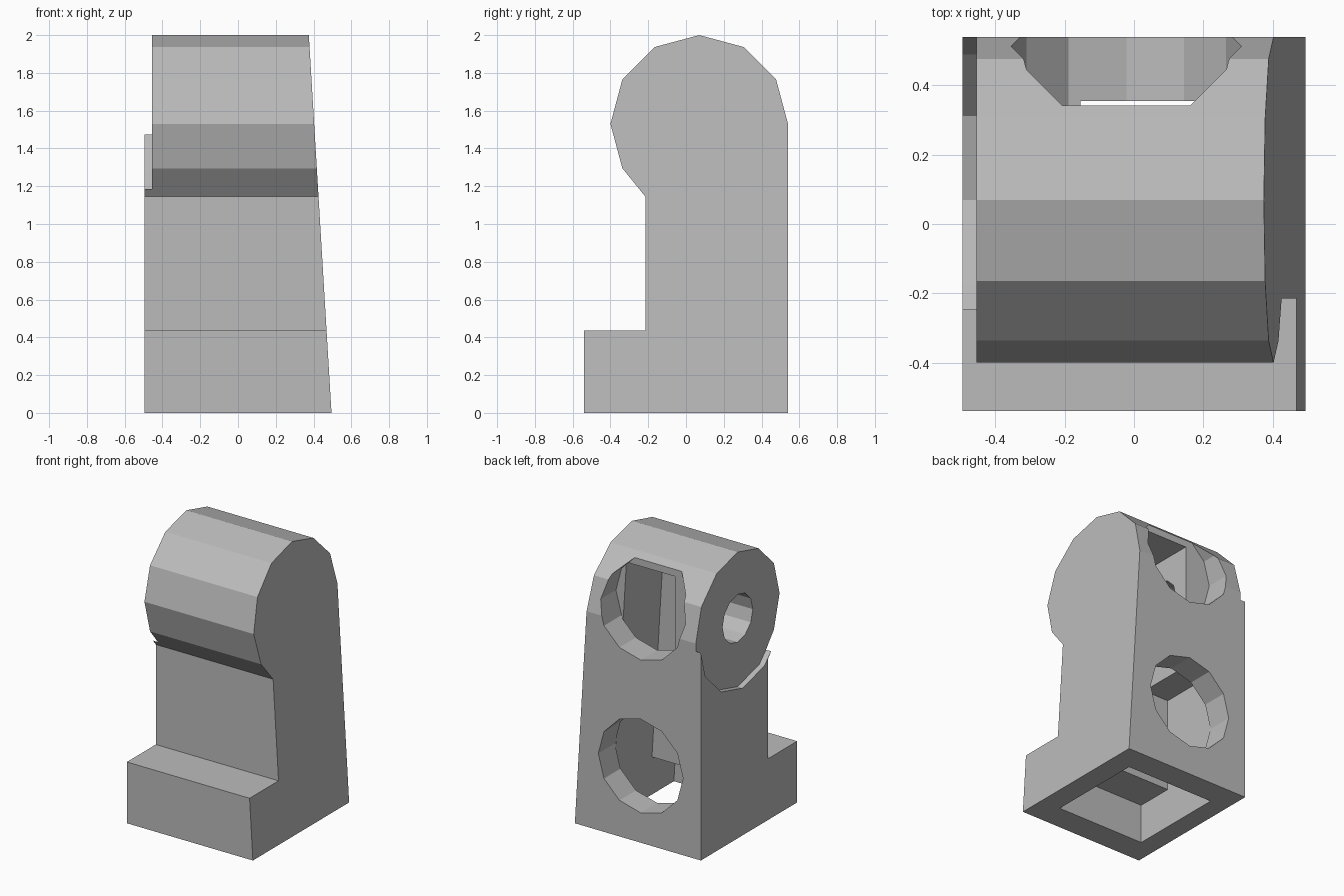
import bpy, bmesh, math

cube = bpy.data.objects.get("Cube")
if cube:
    bpy.data.objects.remove(cube, do_unlink=True)

# Single plain grey material
grey = bpy.data.materials.new("plain grey")
grey.use_nodes = True
GREY = (0.5, 0.5, 0.5, 1)
grey.diffuse_color = GREY
grey.node_tree.nodes["Principled BSDF"].inputs["Base Color"].default_value = GREY

LEFT, RIGHT = 0.495, -0.495      # side faces at the base
TAPER = 0.06                     # inward lean of the left side per unit height
HEAD_Y, HEAD_Z, HEAD_R = 0.07, 1.53, 0.47


def ring(cy, cz, radius, steps=range(12)):
    """Points of a twelve-sided circle as (across, up) pairs."""
    return [(cy + radius * math.cos(math.radians(30 * i)),
             cz + radius * math.sin(math.radians(30 * i))) for i in steps]


def prism(name, profile, start, end, axis="x", taper=0.0):
    """Extrude a profile along x or y; taper leans the far end with height."""
    bm = bmesh.new()

    def place(a, b, depth, lean):
        return (depth - lean * b, a, b) if axis == "x" else (a, depth, b)

    near = [bm.verts.new(place(a, b, start, 0)) for a, b in profile]
    far = [bm.verts.new(place(a, b, end, taper)) for a, b in profile]
    bm.faces.new(near)
    bm.faces.new(far[::-1])
    n = len(profile)
    for i in range(n):
        j = (i + 1) % n
        bm.faces.new((near[i], far[i], far[j], near[j]))
    bmesh.ops.recalc_face_normals(bm, faces=bm.faces)
    mesh = bpy.data.meshes.new(name)
    bm.to_mesh(mesh)
    bm.free()
    mesh.materials.append(grey)
    obj = bpy.data.objects.new(name, mesh)
    bpy.context.collection.objects.link(obj)
    return obj


def cut(target, cutter):
    """Subtract the cutter from the target and remove it."""
    cutter.hide_render = True
    mod = target.modifiers.new("cut", "BOOLEAN")
    mod.operation = "DIFFERENCE"
    mod.solver = "EXACT"
    mod.object = cutter
    graph = bpy.context.evaluated_depsgraph_get()
    mesh = bpy.data.meshes.new_from_object(target.evaluated_get(graph))
    target.modifiers.remove(mod)
    target.data = mesh
    bpy.data.objects.remove(cutter, do_unlink=True)


# Body: toe step, upright and rounded head
outline = [(0.54, 0)] + ring(HEAD_Y, HEAD_Z, HEAD_R, range(8)) + [
    (-0.215, 1.145), (-0.215, 0.435), (-0.54, 0.435), (-0.54, 0)]
body = prism("hollow_block", outline, RIGHT, LEFT, taper=TAPER)

# Lower cavity, open underneath and reaching into the toe
lower = [(-0.35, -0.2), (-0.35, 0.28), (-0.08, 0.28), (-0.08, 0.95),
         (0.355, 0.95), (0.355, -0.2)]
cut(body, prism("lower_cavity", lower, -0.355, 0.34, taper=TAPER))

# Upper cavity, narrower beside the pin socket
upper = [(-0.08, 0.9), (-0.08, 1.85), (0.355, 1.85), (0.355, 0.9)]
cut(body, prism("upper_cavity", upper, -0.155, 0.34, taper=TAPER))

# Round openings in the back wall
for name, z in (("lower_back_hole", 0.545), ("upper_back_hole", 1.63)):
    cut(body, prism(name, ring(-0.022, z, 0.333), 0.342, 0.8, axis="y"))

# Shallow round recess on the right side, with the pin hole in its middle
cut(body, prism("side_recess", ring(HEAD_Y, HEAD_Z, 0.485), -0.8, -0.455))
cut(body, prism("pin_hole", ring(HEAD_Y, HEAD_Z, 0.17), -0.8, -0.1))
